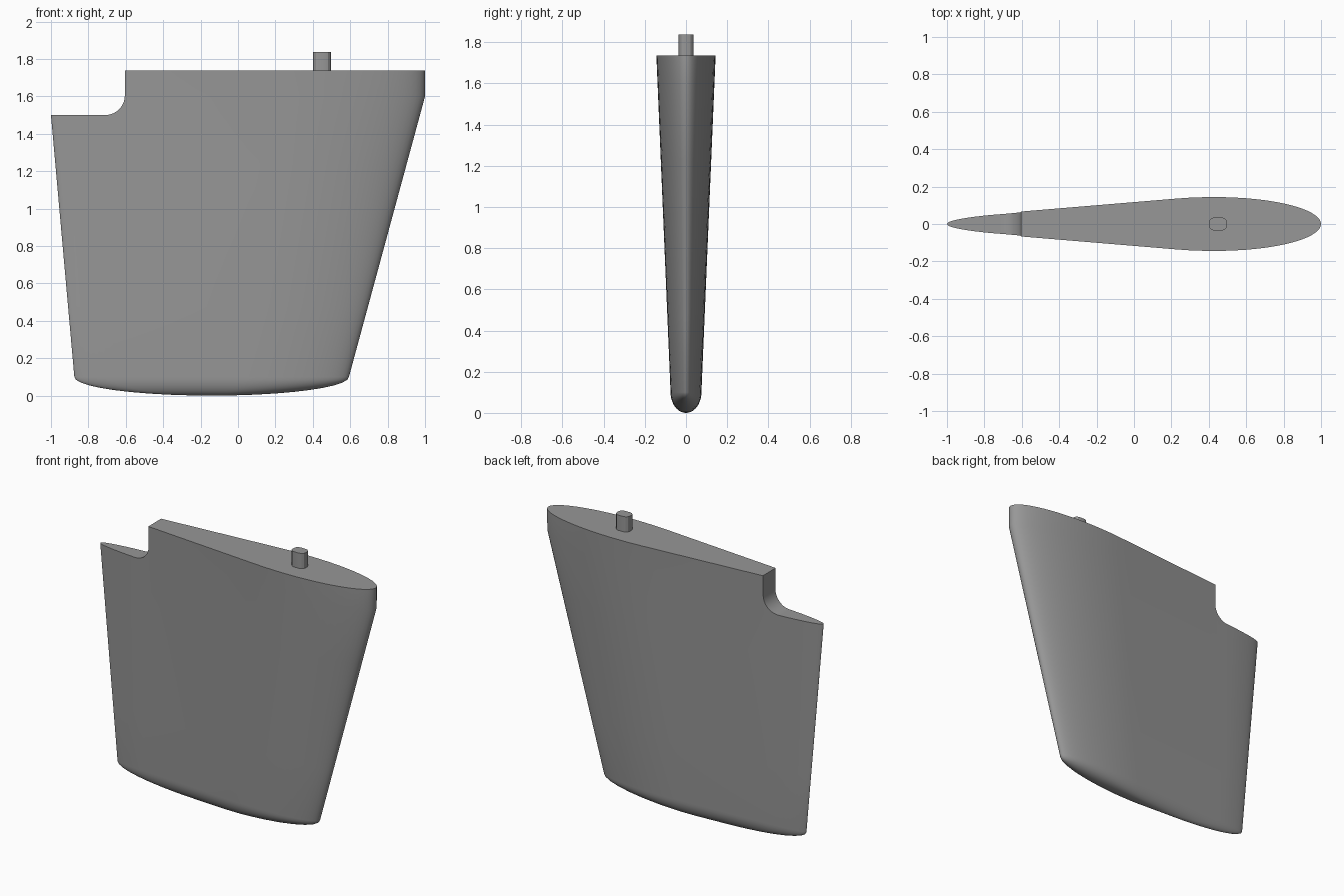
import bpy, bmesh
from math import sin, cos, pi, sqrt

if "Cube" in bpy.data.objects:
    bpy.data.objects.remove(bpy.data.objects["Cube"])

TOP = 1.737


def lerp(a, b, t):
    return a + (b - a) * t


dark_grey = bpy.data.materials.new("dark_grey")
dark_grey.diffuse_color = (0.31, 0.31, 0.31, 1)
dark_grey.use_nodes = True
dark_grey.node_tree.nodes["Principled BSDF"].inputs["Base Color"].default_value = dark_grey.diffuse_color


def finish(bm, name):
    bmesh.ops.recalc_face_normals(bm, faces=bm.faces)
    me = bpy.data.meshes.new(name)
    bm.to_mesh(me)
    bm.free()
    me.materials.append(dark_grey)
    ob = bpy.data.objects.new(name, me)
    bpy.context.collection.objects.link(ob)
    return ob


def smooth(ob, angle):
    bpy.ops.object.select_all(action='DESELECT')
    ob.select_set(True)
    bpy.context.view_layer.objects.active = ob
    bpy.ops.object.shade_smooth_by_angle(angle=angle * pi / 180)


def prism(name, pts, to3d, depth):
    """Extrude a flat outline along a vector."""
    bm = bmesh.new()
    face = bm.faces.new([bm.verts.new(to3d(a, b)) for a, b in pts])
    ext = bmesh.ops.extrude_face_region(bm, geom=[face])
    bmesh.ops.translate(bm, vec=depth, verts=[v for v in ext["geom"]
                                              if isinstance(v, bmesh.types.BMVert)])
    return finish(bm, name)


# Foil section: t runs 0 (tail) to 1 (nose), value is half thickness (max 1)
def half_thickness(t):
    if t > 0.72:                                    # elliptical nose
        return sqrt(max(0, 1 - ((t - 0.72) / 0.28) ** 2))
    if t > 0.64:                                    # blend to the flank
        return 1 - 0.03 * ((0.72 - t) / 0.08) ** 2
    if t > 0.11:                                    # straight flank
        return lerp(0.35, 0.97, (t - 0.11) / 0.53)
    return 0.35 * sqrt(max(0, t / 0.11))            # rounded tail


N = 40
upper = [(1 - cos(pi * i / N)) / 2 for i in range(N + 1)]
section = [(t, half_thickness(t)) for t in upper]
section += [(t, -h) for t, h in section[-2:0:-1]]


def ring(bm, z, scale=1.0):
    zz = max(z, 0.1)
    tail = lerp(-0.875, -1.0, (zz - 0.1) / 1.4)
    nose = lerp(0.593, 1.0, min(1, (zz - 0.1) / 1.5))
    thick = lerp(0.075, 0.144, (zz - 0.1) / (TOP - 0.1))
    mid = (tail + nose) / 2
    return [bm.verts.new((mid + (lerp(tail, nose, t) - mid) * scale, h * thick * scale, z))
            for t, h in section]


# Blade: lofted foil with a rounded lower tip
bm = bmesh.new()
rings = [ring(bm, 0.1 - 0.1 * cos(a), sin(a))
         for a in [pi / 2 * k / 10 for k in range(1, 10)]]
rings += [ring(bm, z) for z in (0.1, 0.475, 0.85, 1.225, 1.6, TOP)]
for a, b in zip(rings, rings[1:]):
    for i in range(len(a)):
        j = (i + 1) % len(a)
        bm.faces.new((a[i], a[j], b[j], b[i]))
bm.faces.new(rings[-1])
tip = bm.verts.new((-0.14, 0, 0))
for i, v in enumerate(rings[0]):
    bm.faces.new((tip, rings[0][(i + 1) % len(rings[0])], v))
blade = finish(bm, "rudder_blade")

# Notch at the upper tail, with a filleted inner corner
arc = [(-0.71 + 0.105 * sin(a), 1.605 - 0.105 * cos(a))
       for a in [pi / 2 * k / 10 for k in range(11)]]
outline = [(-1.2, 1.9), (-1.2, 1.5)] + arc + [(-0.605, 1.9)]
cutter = prism("notch_cutter", outline, lambda x, z: (x, -0.3, z), (0, 0.6, 0))
cutter.hide_render = True
mod = blade.modifiers.new("notch", 'BOOLEAN')
mod.object = cutter
mod.operation = 'DIFFERENCE'
mod.solver = 'EXACT'
bpy.context.view_layer.objects.active = blade
bpy.ops.object.modifier_apply(modifier=mod.name)
bpy.data.objects.remove(cutter)
smooth(blade, 35)

# Pivot pin: round-cornered post on the top face
R, HX, HY = 0.03, 0.048, 0.036
pin_outline = []
for q, (sx, sy) in enumerate([(1, 1), (-1, 1), (-1, -1), (1, -1)]):
    for k in range(4):
        a = pi / 2 * (q + k / 3)
        pin_outline.append((0.449 + sx * (HX - R) + R * cos(a), sy * (HY - R) + R * sin(a)))
pin = prism("pivot_pin", pin_outline, lambda x, y: (x, y, TOP - 0.03), (0, 0, 0.13))
smooth(pin, 20)
